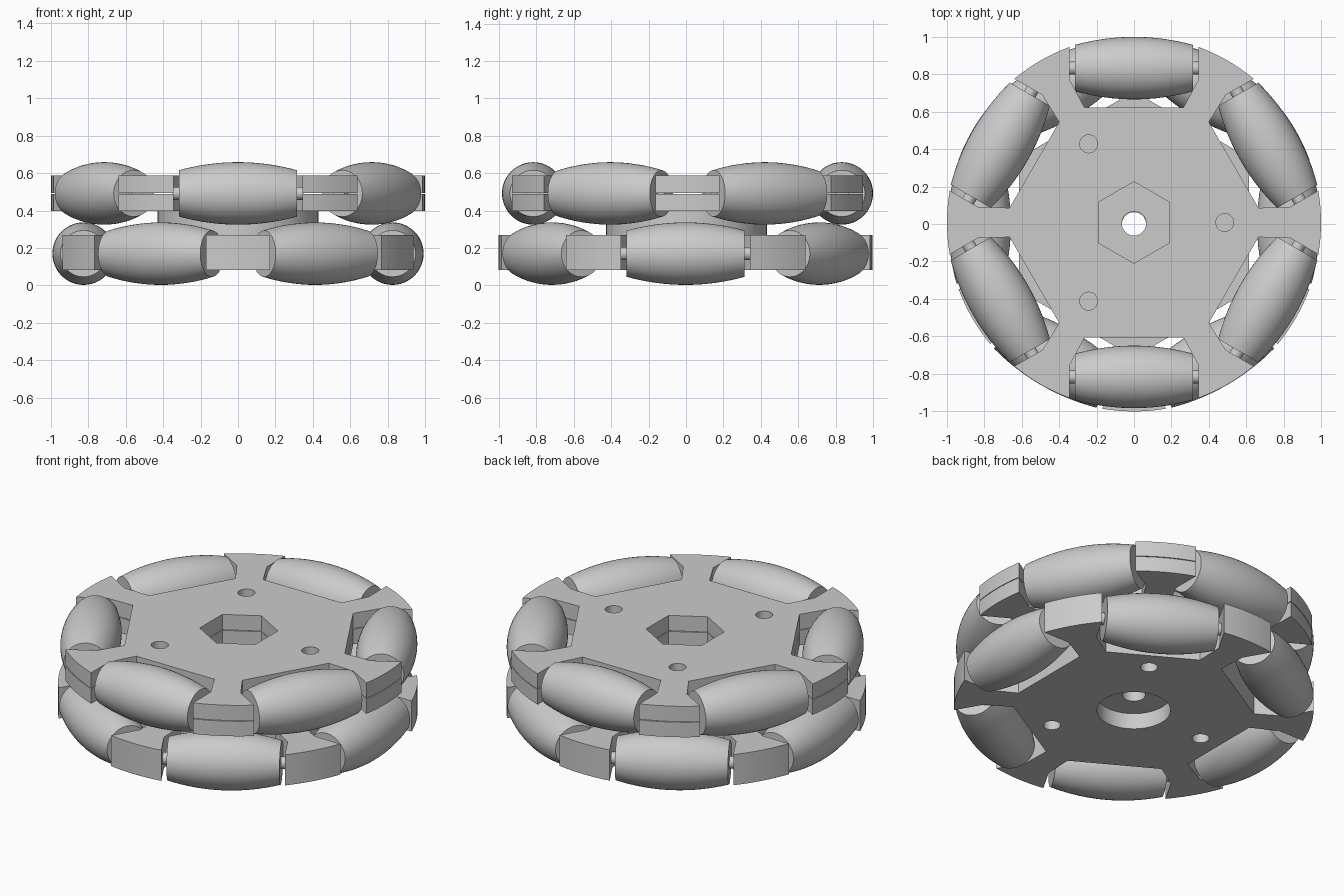
import bpy
import bmesh
from math import sin, cos, pi, radians, atan2, hypot
from mathutils import Matrix, Vector

cube = bpy.data.objects.get("Cube")
if cube:
    bpy.data.objects.remove(cube, do_unlink=True)

grey = bpy.data.materials.new("light_grey")
grey.use_nodes = True
grey.diffuse_color = (0.6, 0.6, 0.6, 1)
grey.node_tree.nodes["Principled BSDF"].inputs["Base Color"].default_value = (0.6, 0.6, 0.6, 1)

ROLLER_DIST = 0.825
SLOT = [(0.345, 0.938), (0.345, 0.765), (0.265, 0.615)]  # half slot: sideways, outwards


def finish(name, mesh, angle):
    mesh.materials.clear()
    mesh.materials.append(grey)
    obj = bpy.data.objects.new(name, mesh)
    bpy.context.collection.objects.link(obj)
    bpy.ops.object.select_all(action="DESELECT")
    obj.select_set(True)
    bpy.context.view_layer.objects.active = obj
    bpy.ops.object.shade_smooth_by_angle(angle=radians(angle))
    return obj


def ring(radius, sides, centre=(0, 0), turn=0.0):
    return [(centre[0] + radius * cos(turn + 2 * pi * i / sides),
             centre[1] + radius * sin(turn + 2 * pi * i / sides)) for i in range(sides)]


def plate(name, loops, z_low, z_high, y):
    """Flat plate from an outline followed by its holes."""
    curve = bpy.data.curves.new(name, "CURVE")
    curve.dimensions = "2D"
    curve.fill_mode = "BOTH"
    curve.extrude = (z_high - z_low) / 2
    for loop in loops:
        spline = curve.splines.new("POLY")
        spline.points.add(len(loop) - 1)
        for point, (px, py) in zip(spline.points, loop):
            point.co = (px, py, 0, 1)
        spline.use_cyclic_u = True
    temp = bpy.data.objects.new("temp", curve)
    bpy.context.collection.objects.link(temp)
    bpy.context.view_layer.update()
    graph = bpy.context.evaluated_depsgraph_get()
    mesh = bpy.data.meshes.new_from_object(temp.evaluated_get(graph))
    bpy.data.objects.remove(temp, do_unlink=True)
    bm = bmesh.new()
    bm.from_mesh(mesh)
    bmesh.ops.remove_doubles(bm, verts=bm.verts, dist=0.0001)
    bmesh.ops.recalc_face_normals(bm, faces=bm.faces)
    bmesh.ops.translate(bm, verts=bm.verts, vec=(0, y, (z_low + z_high) / 2))
    bm.to_mesh(mesh)
    bm.free()
    return finish(name, mesh, 25)


def slotted_outline(first):
    """Disc outline with six roller slots, the first at the given angle."""
    points = []
    for i in range(6):
        a = first + i * pi / 3
        half = [(-t, r) for t, r in SLOT]
        for t, r in half + [(-t, r) for t, r in reversed(half)]:
            points.append((r * cos(a) + t * sin(a), r * sin(a) - t * cos(a)))
        # rounded rim of the spoke up to the next slot
        edge = atan2(SLOT[0][0], SLOT[0][1])
        rim = hypot(*SLOT[0])
        points[-6:] = points[-6:][::1]
        start, end = a + edge, a + pi / 3 - edge
        # slot points run clockwise to counter-clockwise around the wheel
        if (Vector(points[-1]) - Vector((rim * cos(start), rim * sin(start)))).length > 0.01:
            points[-6:] = points[-6:][::-1]
        points += [(rim * cos(start + (end - start) * k / 8),
                    rim * sin(start + (end - start) * k / 8)) for k in range(1, 8)]
    return points


def lathe(bm, profile, sides=48):
    """Closed solid turned around the local x axis."""
    rings = [[bm.verts.new((x, r * cos(2 * pi * k / sides), r * sin(2 * pi * k / sides)))
              for k in range(sides)] for x, r in profile]
    for a, b in zip(rings, rings[1:]):
        for k in range(sides):
            n = (k + 1) % sides
            bm.faces.new((a[k], a[n], b[n], b[k]))
    bm.faces.new(rings[0])
    bm.faces.new(rings[-1])
    bmesh.ops.recalc_face_normals(bm, faces=bm.faces)


def rollers(name, first, z, y):
    barrel = [(0.315 * k / 8, 0.167 - 0.043 * (k / 8) ** 2) for k in range(-8, 9)]
    for i in range(6):
        a = first + i * pi / 3
        place = (Matrix.Translation((ROLLER_DIST * cos(a), ROLLER_DIST * sin(a) + y, z))
                 @ Matrix.Rotation(a + pi / 2, 4, "Z"))
        for part, profile in (("roller", barrel), ("axle_pin", [(-0.35, 0.035), (0.35, 0.035)])):
            bm = bmesh.new()
            lathe(bm, profile)
            mesh = bpy.data.meshes.new(part)
            bm.to_mesh(mesh)
            bm.free()
            finish(f"{name}_{part}_{i + 1}", mesh, 30).matrix_world = place


def mount_holes(first):
    return [ring(0.048, 24, (0.485 * cos(first + i * 2 * pi / 3),
                             0.485 * sin(first + i * 2 * pi / 3))) for i in range(3)]


bore = ring(0.065, 32)

# Upper wheel: two halves with a hexagonal socket
Y_UP, Y_LOW = 0.008, -0.002
upper = [slotted_outline(pi / 6), ring(0.218, 6, turn=pi / 2)] + mount_holes(0)
plate("upper_plate_top_half", upper, 0.493, 0.587, Y_UP)
plate("upper_plate_bottom_half", upper, 0.397, 0.489, Y_UP)
rollers("upper", pi / 6, 0.492, Y_UP)

# Lower wheel: round recess below, narrow bore above
lower = [slotted_outline(0)] + mount_holes(pi / 3)
plate("lower_plate_bottom_half", lower + [ring(0.205, 48)], 0.083, 0.18, Y_LOW)
plate("lower_plate_top_half", lower + [bore], 0.18, 0.271, Y_LOW)
rollers("lower", 0, 0.17, Y_LOW)

# Hub joining the two wheels
plate("hub_spacer", [ring(0.43, 64), bore], 0.271, 0.397, 0.003)
